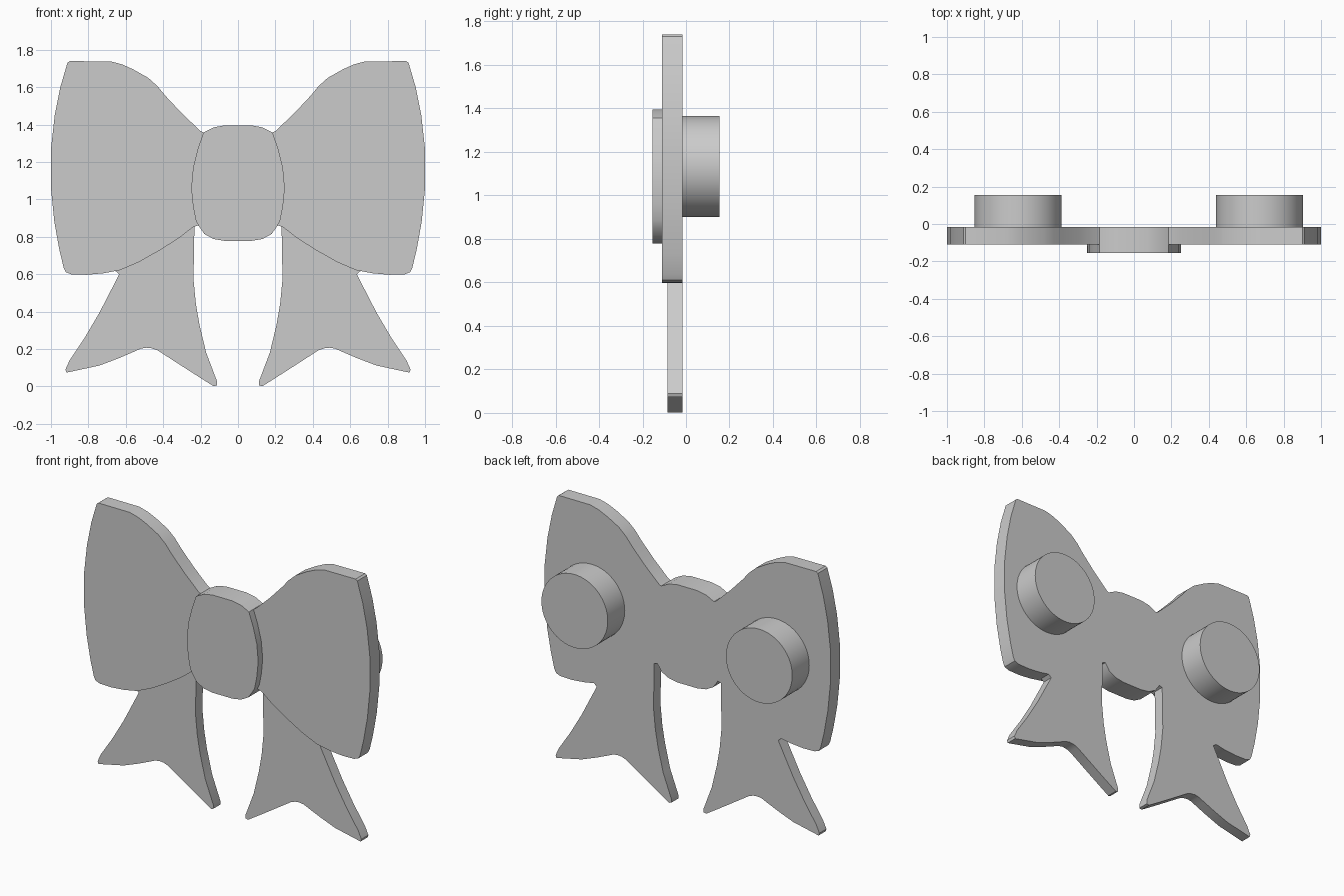
import bpy
import bmesh
import math
from mathutils import Vector

default_cube = bpy.data.objects.get("Cube")
if default_cube:
    bpy.data.objects.remove(default_cube, do_unlink=True)

# One plain grey for the whole model
grey = bpy.data.materials.new("plain_grey")
grey.use_nodes = True
colour = (0.6, 0.6, 0.6, 1)
grey.diffuse_color = colour
shader = next(n for n in grey.node_tree.nodes if n.type == "BSDF_PRINCIPLED")
shader.inputs["Base Color"].default_value = colour

BACK = -0.015  # shared back plane of the flat parts


def finish(obj):
    """Assign the material and smooth the gently curved rims."""
    obj.data.materials.append(grey)
    bpy.ops.object.select_all(action="DESELECT")
    obj.select_set(True)
    bpy.context.view_layer.objects.active = obj
    bpy.ops.object.shade_smooth_by_angle(angle=math.radians(32))


def plate(name, outline, front, mirrored=False):
    """Extrude an x-z outline from the front depth to the back plane."""
    mesh = bpy.data.meshes.new(name)
    obj = bpy.data.objects.new(name, mesh)
    bpy.context.collection.objects.link(obj)
    bm = bmesh.new()
    face = bm.faces.new([bm.verts.new((x, front, z)) for x, z in outline])
    extruded = bmesh.ops.extrude_face_region(bm, geom=[face], use_keep_orig=True)
    moved = [g for g in extruded["geom"] if isinstance(g, bmesh.types.BMVert)]
    bmesh.ops.translate(bm, verts=moved, vec=Vector((0, BACK - front, 0)))
    bmesh.ops.recalc_face_normals(bm, faces=bm.faces)
    bm.to_mesh(mesh)
    bm.free()
    finish(obj)
    if mirrored:
        mirror = obj.modifiers.new("left_and_right", "MIRROR")
        mirror.use_mirror_merge = False
    return obj


# Broad loops of the bow
loop_outline = [
    (.18, 1.355), (.2, 1.365), (.3, 1.46), (.39, 1.556), (.43, 1.605),
    (.48, 1.65), (.56, 1.695), (.62, 1.722), (.68, 1.738), (.9, 1.739),
    (.912, 1.73), (.95, 1.6), (.98, 1.45), (1, 1.27), (1, 1.06),
    (.982, .88), (.955, .73), (.932, .635), (.92, .611), (.89, .599),
    (.81, .597), (.72, .605), (.63, .622), (.53, .665), (.42, .727),
    (.32, .79), (.24, .852), (.21, .862),
]
plate("bow_loops", loop_outline, -.11, mirrored=True)

# Forked ribbon tails hanging below the loops
tail_outline = [
    (.233, .857), (.238, .572), (.225, .44), (.206, .33), (.17, .18),
    (.113, .03), (.113, .006), (.13, .001), (.2, .045), (.286, .1),
    (.43, .193), (.46, .204), (.49, .207), (.52, .202), (.56, .184),
    (.64, .15), (.74, .112), (.917, .074), (.923, .09), (.9, .14),
    (.82, .26), (.74, .396), (.635, .6), (.655, .617), (.53, .668),
    (.42, .73), (.32, .793),
]
plate("ribbon_tails", tail_outline, -.085, mirrored=True)

# Raised centre knot
half_knot = [
    (.07, 1.396), (.13, 1.385), (.185, 1.357), (.215, 1.27), (.24, 1.17),
    (.25, 1.06), (.24, .96), (.225, .885), (.21, .858), (.18, .815),
    (.13, .788), (.07, .778),
]
knot_outline = half_knot + [(-x, z) for x, z in reversed(half_knot)]
plate("centre_knot", knot_outline, -.155)

# Round mounting pegs on the back, slightly off centre
for name, x in (("left_peg", .671), ("right_peg", -.62)):
    bpy.ops.mesh.primitive_cylinder_add(
        vertices=64, radius=.232, depth=.17,
        location=(x, BACK + .085, 1.133), rotation=(math.pi / 2, 0, 0))
    peg = bpy.context.object
    peg.name = name
    finish(peg)
